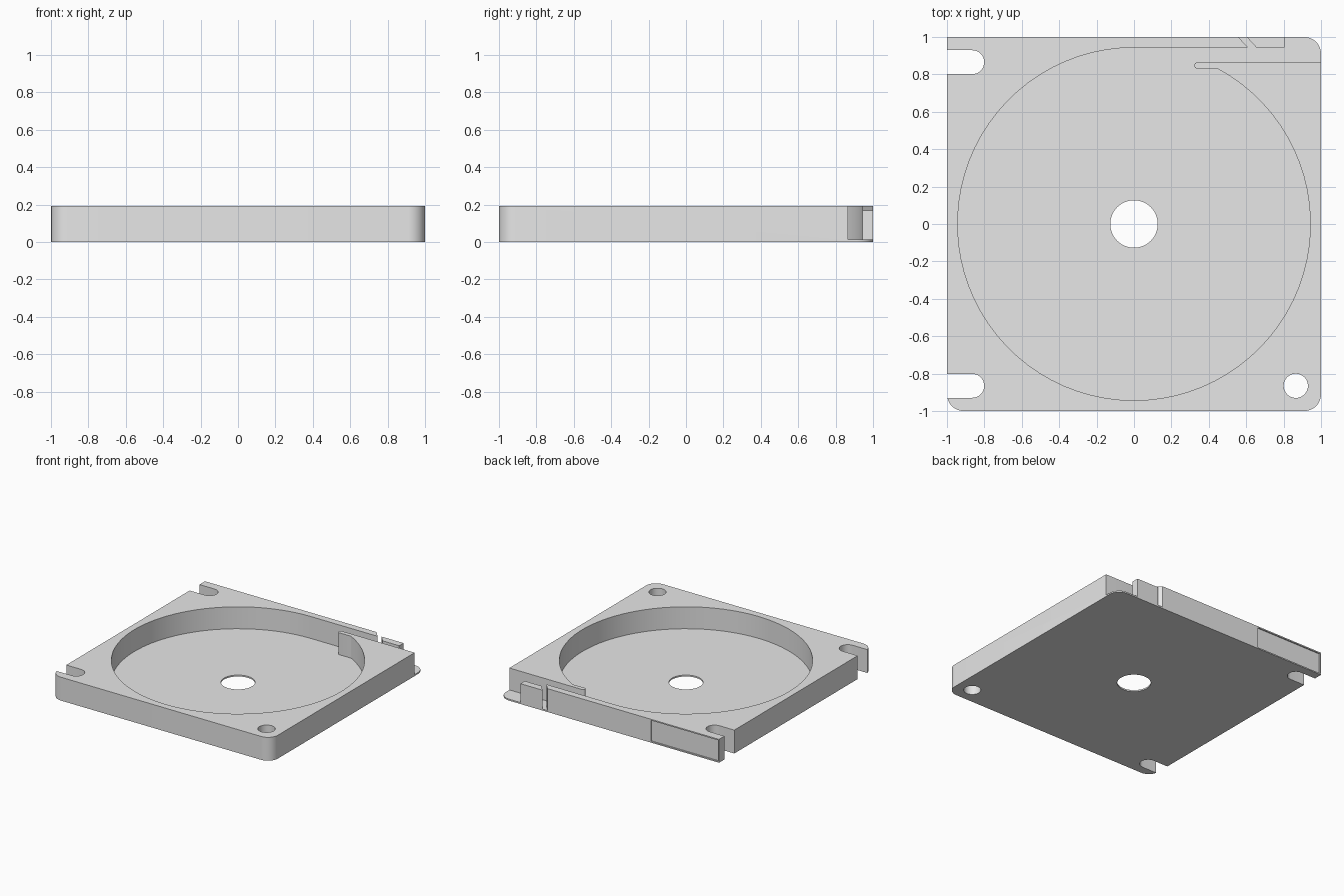
import bpy, bmesh
from math import sin, cos, pi, atan2

H = 0.192        # overall height
FLOOR = 0.012    # thickness of the base sheet
R = 0.943        # pocket radius
C = 0.865        # mounting hole offset

old = bpy.data.objects.get("Cube")
if old:
    bpy.data.objects.remove(old, do_unlink=True)

grey = bpy.data.materials.new("light_grey")
grey.use_nodes = True
grey.diffuse_color = (0.8, 0.8, 0.8, 1)
grey.node_tree.nodes["Principled BSDF"].inputs["Base Color"].default_value = (0.8, 0.8, 0.8, 1)


def arc(cx, cy, r, a0, a1, n):
    return [(cx + r * cos(a0 + (a1 - a0) * i / n),
             cy + r * sin(a0 + (a1 - a0) * i / n)) for i in range(n + 1)]


def prism(name, outline, z0, z1):
    """Extrude a flat outline from z0 to z1."""
    bm = bmesh.new()
    face = bm.faces.new([bm.verts.new((x, y, z0)) for x, y in outline])
    top = bmesh.ops.extrude_face_region(bm, geom=[face])["geom"]
    bmesh.ops.translate(bm, vec=(0, 0, z1 - z0),
                        verts=[v for v in top if isinstance(v, bmesh.types.BMVert)])
    bmesh.ops.recalc_face_normals(bm, faces=bm.faces)
    mesh = bpy.data.meshes.new(name)
    bm.to_mesh(mesh)
    bm.free()
    mesh.materials.append(grey)
    ob = bpy.data.objects.new(name, mesh)
    bpy.context.collection.objects.link(ob)
    return ob


def box(name, x0, x1, y0, y1, z0, z1):
    return prism(name, [(x0, y0), (x1, y0), (x1, y1), (x0, y1)], z0, z1)


# Square case with three rounded corners
r = 0.09
outline = [(-1, 1)]
outline += arc(-1 + r, -1 + r, r, pi, 1.5 * pi, 12)
outline += arc(1 - r, -1 + r, r, 1.5 * pi, 2 * pi, 12)
outline += arc(1 - r, 1 - r, r, 0, 0.5 * pi, 12)
case = prism("reel_case", outline, 0, H)

# Round pocket with the guide finger, exit channel and slanted slit
finger_y, channel_y = 0.83, 0.865
tip = (channel_y - finger_y) / 2
end = atan2(finger_y, (R * R - finger_y ** 2) ** 0.5)
pocket = arc(0, 0, R, pi / 2, 2 * pi + end, 72)
pocket += reversed(arc(0.34, finger_y + tip, tip, pi / 2, 1.5 * pi, 8))
pocket += [(1.1, channel_y), (1.1, 1.1), (0.805, 1.1), (0.805, R), (0.655, R),
           (0.51, 1.1), (0.465, 1.1), (0.61, R)]
cutters = [prism("pocket_cutter", pocket, FLOOR, H + 0.1)]

# Lowered top on the small wall piece beyond the slit
cutters.append(prism("low_wall_cutter",
                     [(0.635, 0.94), (0.85, 0.94), (0.85, 1.05), (0.535, 1.05)],
                     0.167, H + 0.1))

# Hub hole, corner hole and the two open mounting slots
cutters.append(prism("hub_cutter", arc(0, 0, 0.127, 0, 2 * pi, 48)[:-1], -0.1, H + 0.1))
cutters.append(prism("corner_hole_cutter", arc(C, -C, 0.065, 0, 2 * pi, 32)[:-1],
                     -0.1, H + 0.1))
for side in (-1, 1):
    slot = arc(-C, side * C, 0.064, -pi / 2, pi / 2, 16)
    slot += [(-1.1, side * C + 0.064), (-1.1, side * C - 0.064)]
    cutters.append(prism("slot_cutter", slot, -0.1, H + 0.1))

# Shallow label recess on the back
cutters.append(box("label_cutter", -0.99, -0.38, 0.99, 1.1, 0.01, H - 0.01))

# Cut everything out of the case
bpy.context.view_layer.objects.active = case
for cutter in cutters:
    cutter.hide_render = True
    mod = case.modifiers.new(cutter.name, "BOOLEAN")
    mod.operation = "DIFFERENCE"
    mod.solver = "EXACT"
    mod.object = cutter
    bpy.ops.object.modifier_apply(modifier=mod.name)
    bpy.data.objects.remove(cutter, do_unlink=True)

# Smooth the curved walls, keep the edges sharp
for ob in bpy.context.selected_objects:
    ob.select_set(False)
case.select_set(True)
bpy.ops.object.shade_smooth_by_angle(angle=pi / 6)
